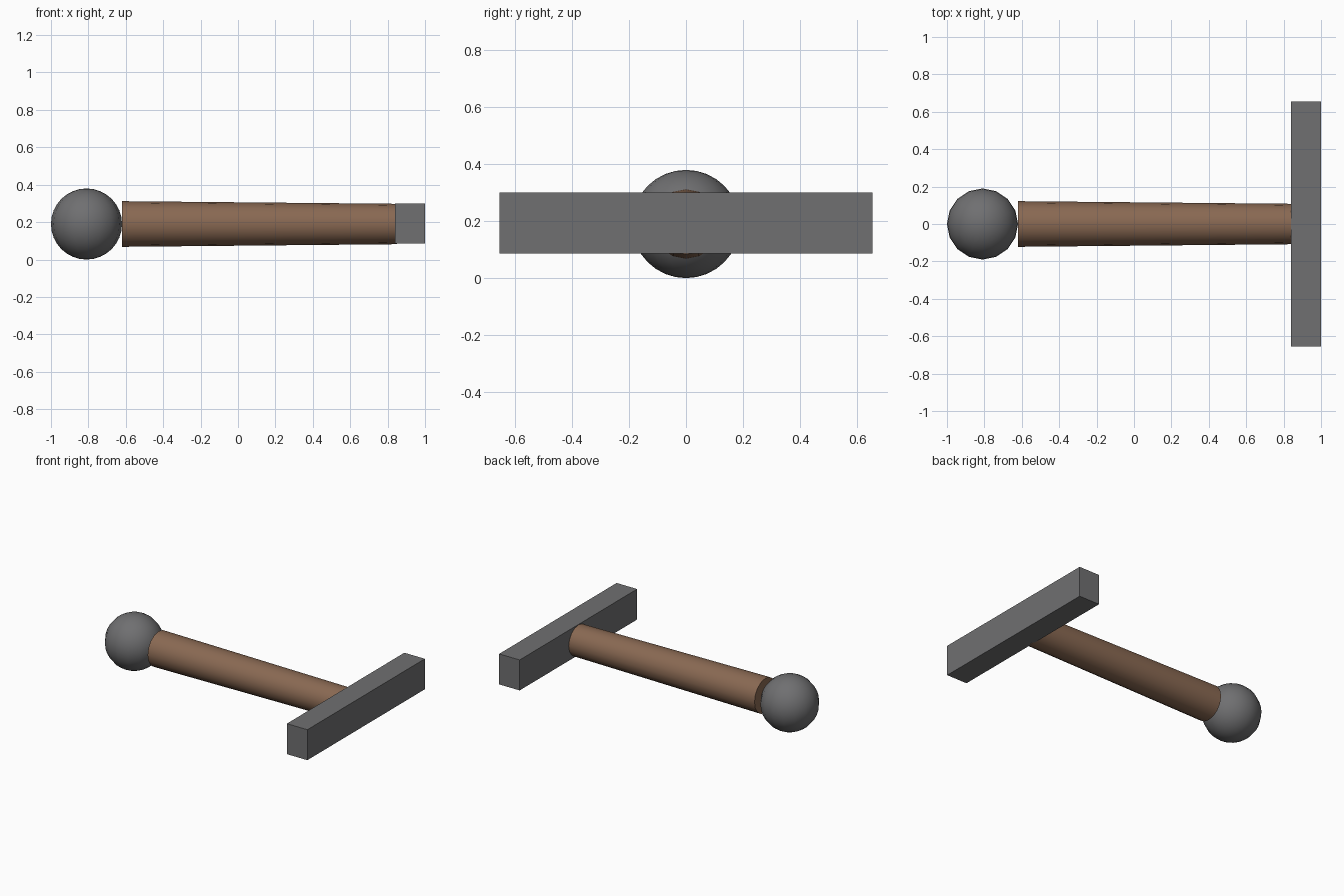
import bpy
import math


def make_material(name, colour):
    mat = bpy.data.materials.new(name)
    mat.use_nodes = True
    mat.diffuse_color = colour
    for node in mat.node_tree.nodes:
        if node.type == 'BSDF_PRINCIPLED':
            node.inputs["Base Color"].default_value = colour
    return mat


def finish(name, mat, smooth=True):
    obj = bpy.context.object
    obj.name = name
    obj.data.materials.append(mat)
    if smooth:
        bpy.ops.object.shade_smooth_by_angle(angle=math.radians(40))
    return obj


default_cube = bpy.data.objects.get("Cube")
if default_cube:
    bpy.data.objects.remove(default_cube, do_unlink=True)

metal = make_material("dark grey metal", (0.16, 0.16, 0.165, 1))
wood = make_material("brown wood", (0.25, 0.14, 0.085, 1))

AXIS_Z = 0.19
HANDLE_START, HANDLE_END = -0.62, 0.85

# Round pommel at the end of the handle
bpy.ops.mesh.primitive_uv_sphere_add(segments=16, ring_count=16, radius=0.19,
                                     location=(-0.81, 0, AXIS_Z))
finish("pommel", metal)

# Tapered handle lying along x
bpy.ops.mesh.primitive_cone_add(vertices=16, radius1=0.122, radius2=0.108,
                                depth=HANDLE_END - HANDLE_START,
                                location=((HANDLE_START + HANDLE_END) / 2, 0, AXIS_Z),
                                rotation=(0, math.pi / 2, 0))
finish("handle", wood)

# Rectangular cross bar
bpy.ops.mesh.primitive_cube_add(size=1, location=(0.92, 0, 0.193))
bpy.context.object.scale = (0.16, 1.31, 0.215)
finish("cross_bar", metal, smooth=False)
